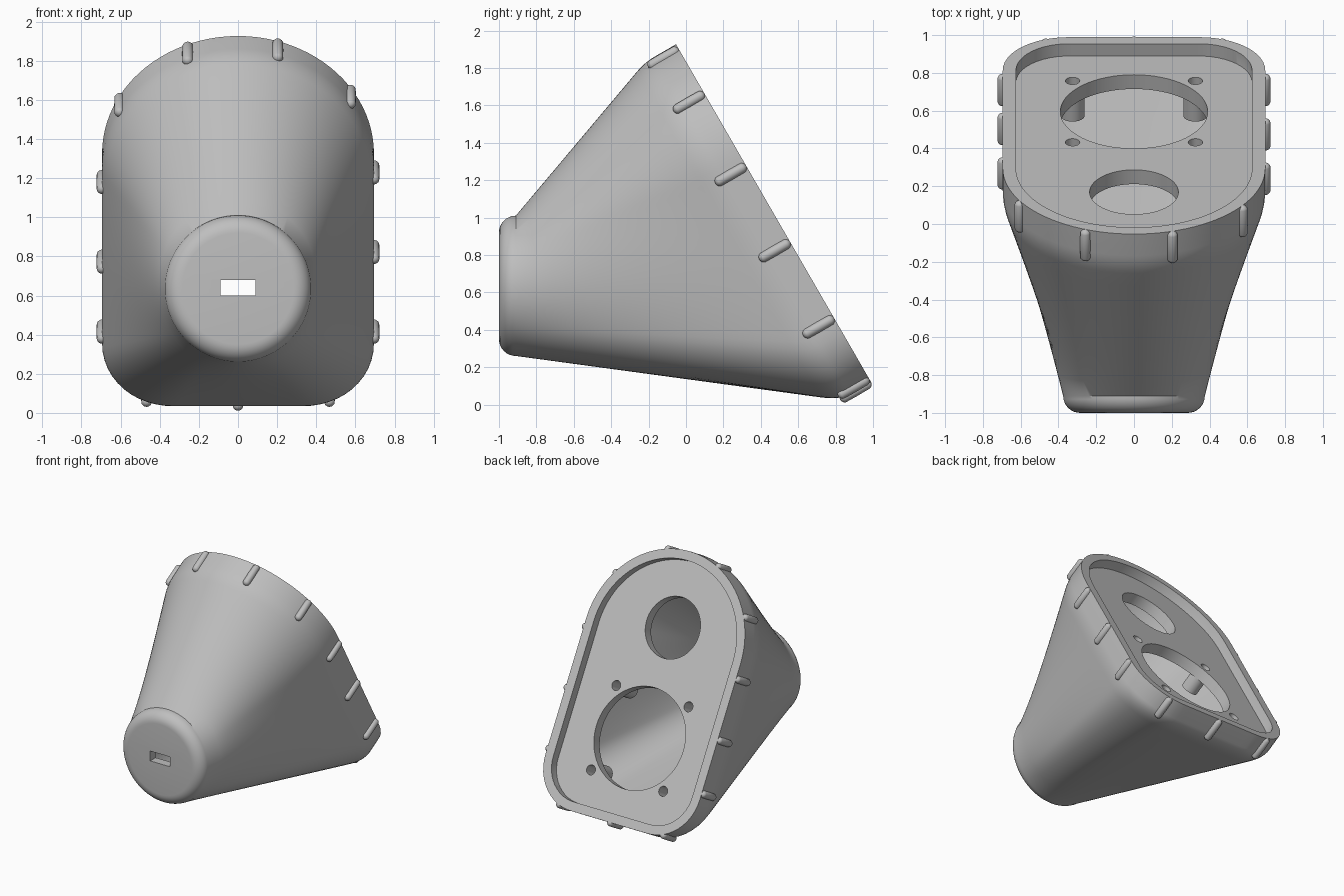
import bpy, bmesh, math
from mathutils import Vector, Matrix

cube = bpy.data.objects.get("Cube")
if cube:
    bpy.data.objects.remove(cube, do_unlink=True)

grey = bpy.data.materials.new("plain_grey")
grey.use_nodes = True
grey.diffuse_color = (0.52, 0.52, 0.52, 1)
grey.node_tree.nodes["Principled BSDF"].inputs["Base Color"].default_value = (0.52, 0.52, 0.52, 1)

# Slanted back frame: UP runs up the slope, OUT points away from it
UP = Vector((0, -0.5, math.sqrt(0.75)))
OUT = Vector((0, math.sqrt(0.75), 0.5))
TILT = Matrix.Rotation(math.radians(-60), 4, 'X')

HALF_W, BOTTOM, TOP_C, CORNER = 0.695, -0.39, 1.0, 0.35
FACE, FLOOR, PLATE_BACK = 0.917, 0.842, 0.755
WALL = 0.07
COUNT = 128


def on_slope(x, v, n):
    return Vector((x, 0, 0)) + UP * v + OUT * n


def half_outline(s):
    """Point and normal at arc length s from the bottom middle, on the +x half."""
    flat, arc = HALF_W - CORNER, CORNER * math.pi / 2
    side = TOP_C - BOTTOM - CORNER
    if s < flat:
        return (s, BOTTOM), (0, -1)
    s -= flat
    if s < arc:
        a = s / CORNER
        nx, nv = math.sin(a), -math.cos(a)
        return (flat + CORNER * nx, BOTTOM + CORNER + CORNER * nv), (nx, nv)
    s -= arc
    if s < side:
        return (HALF_W, BOTTOM + CORNER + s), (1, 0)
    a = (s - side) / HALF_W
    nx, nv = math.cos(a), math.sin(a)
    return (HALF_W * nx, TOP_C + HALF_W * nv), (nx, nv)


HALF_LEN = (HALF_W - CORNER) + CORNER * math.pi / 2 + (TOP_C - BOTTOM - CORNER) + HALF_W * math.pi / 2


def outline(s, inset, n):
    s = s % (2 * HALF_LEN)
    sign = 1
    if s > HALF_LEN:
        s, sign = 2 * HALF_LEN - s, -1
    (x, v), (nx, nv) = half_outline(s)
    return on_slope(sign * (x - inset * nx), v - inset * nv, n)


def rim_ring(inset, n):
    return [outline(2 * HALF_LEN * i / COUNT, inset, n) for i in range(COUNT)]


def circle_ring(r, y):
    turns = [2 * math.pi * i / COUNT for i in range(COUNT)]
    return [Vector((r * math.sin(t), y, 0.635 - r * math.cos(t))) for t in turns]


def mix(a, b, t):
    return [p.lerp(q, t) for p, q in zip(a, b)]


def finish(bm, name, angle=35):
    bmesh.ops.recalc_face_normals(bm, faces=bm.faces)
    mesh = bpy.data.meshes.new(name)
    bm.to_mesh(mesh)
    bm.free()
    mesh.materials.append(grey)
    ob = bpy.data.objects.new(name, mesh)
    bpy.context.collection.objects.link(ob)
    smooth(ob, angle)
    return ob


def smooth(ob, angle=35):
    bpy.ops.object.select_all(action='DESELECT')
    ob.select_set(True)
    bpy.context.view_layer.objects.active = ob
    bpy.ops.object.shade_smooth_by_angle(angle=math.radians(angle))


def skin(name, rings):
    """Closed solid through a list of matching rings."""
    bm = bmesh.new()
    loops = [[bm.verts.new(p) for p in ring] for ring in rings]
    for a, b in zip(loops, loops[1:]):
        for i in range(COUNT):
            j = (i + 1) % COUNT
            bm.faces.new((a[i], a[j], b[j], b[i]))
    bm.faces.new(loops[0])
    bm.faces.new(loops[-1])
    return finish(bm, name)


def slope_cylinder(name, x, v, r, n0, n1):
    bm = bmesh.new()
    place = Matrix.Translation(on_slope(x, v, (n0 + n1) / 2)) @ TILT
    bmesh.ops.create_cone(bm, cap_ends=True, segments=64, radius1=r, radius2=r,
                          depth=n1 - n0, matrix=place)
    return finish(bm, name)


def cut(ob, cutter):
    mod = ob.modifiers.new("cut", 'BOOLEAN')
    mod.operation, mod.solver, mod.object = 'DIFFERENCE', 'EXACT', cutter
    bpy.context.view_layer.objects.active = ob
    bpy.ops.object.modifier_apply(modifier=mod.name)
    bpy.data.objects.remove(cutter, do_unlink=True)
    smooth(ob)


# Hollow housing: rounded nose, lofted flank, soft shoulder, rim, cavity
nose_r, fillet = 0.375, 0.09
rings = []
for k in range(9):
    a = math.pi / 2 * k / 8
    rings.append(circle_ring(nose_r - fillet + fillet * math.sin(a), -1 + fillet * (1 - math.cos(a))))
nose, shoulder = rings[-1], rim_ring(0, 0.725)
band = rim_ring(0, 0.785)
flank_end = mix(shoulder, nose, 0.06)
rings += [mix(nose, flank_end, k / 10) for k in range(1, 11)]
for k in range(1, 7):
    t = k / 6
    rings.append(mix(mix(flank_end, shoulder, t), mix(shoulder, band, t), t))
rings += [rim_ring(0, FACE), rim_ring(WALL, FACE)]
cavity_back, cavity_front = rim_ring(WALL, 0.74), circle_ring(0.31, -0.93)
rings += [mix(cavity_back, cavity_front, k / 10) for k in range(11)]
housing = skin("housing", rings)

# Slot in the nose
bm = bmesh.new()
bmesh.ops.create_cube(bm, size=1, matrix=Matrix.Translation((0, -0.95, 0.64)) @ Matrix.Diagonal((0.18, 0.3, 0.08, 1)))
cut(housing, finish(bm, "slot_cutter"))

# Recessed back plate with a large and a small opening
plate = skin("back_plate", [rim_ring(WALL - 0.003, PLATE_BACK), rim_ring(WALL - 0.003, FLOOR)])
BIG_V = 0.268
cut(plate, slope_cylinder("large_cutter", 0, BIG_V, 0.39, 0.6, 1))
cut(plate, slope_cylinder("small_cutter", 0, 1.12, 0.235, 0.6, 1))

# Screw holes with bosses behind the plate
for side in (-1, 1):
    for level in (-1, 1):
        x, v = side * 0.325, BIG_V + level * 0.325
        boss = slope_cylinder("screw_boss", x, v, 0.064, 0.63, 0.80)
        for part in (plate, boss):
            cut(part, slope_cylinder("screw_cutter", x, v, 0.038, 0.655, 1))

# Grip ribs: rounded bars spaced around the rim
RIB_R, RIB_LEN, RIB_STEP = 0.028, 0.19, 0.47
for k in range(-2, 11):
    bm = bmesh.new()
    bmesh.ops.create_uvsphere(bm, u_segments=20, v_segments=12, radius=RIB_R)
    stretch = RIB_LEN / 2 - RIB_R
    for vert in bm.verts:
        if abs(vert.co.z) > 1e-5:
            vert.co.z += math.copysign(stretch, vert.co.z)
    centre = outline(k * RIB_STEP, 0, FACE - RIB_LEN / 2)
    bm.transform(Matrix.Translation(centre) @ TILT)
    finish(bm, "grip_rib", 60)
